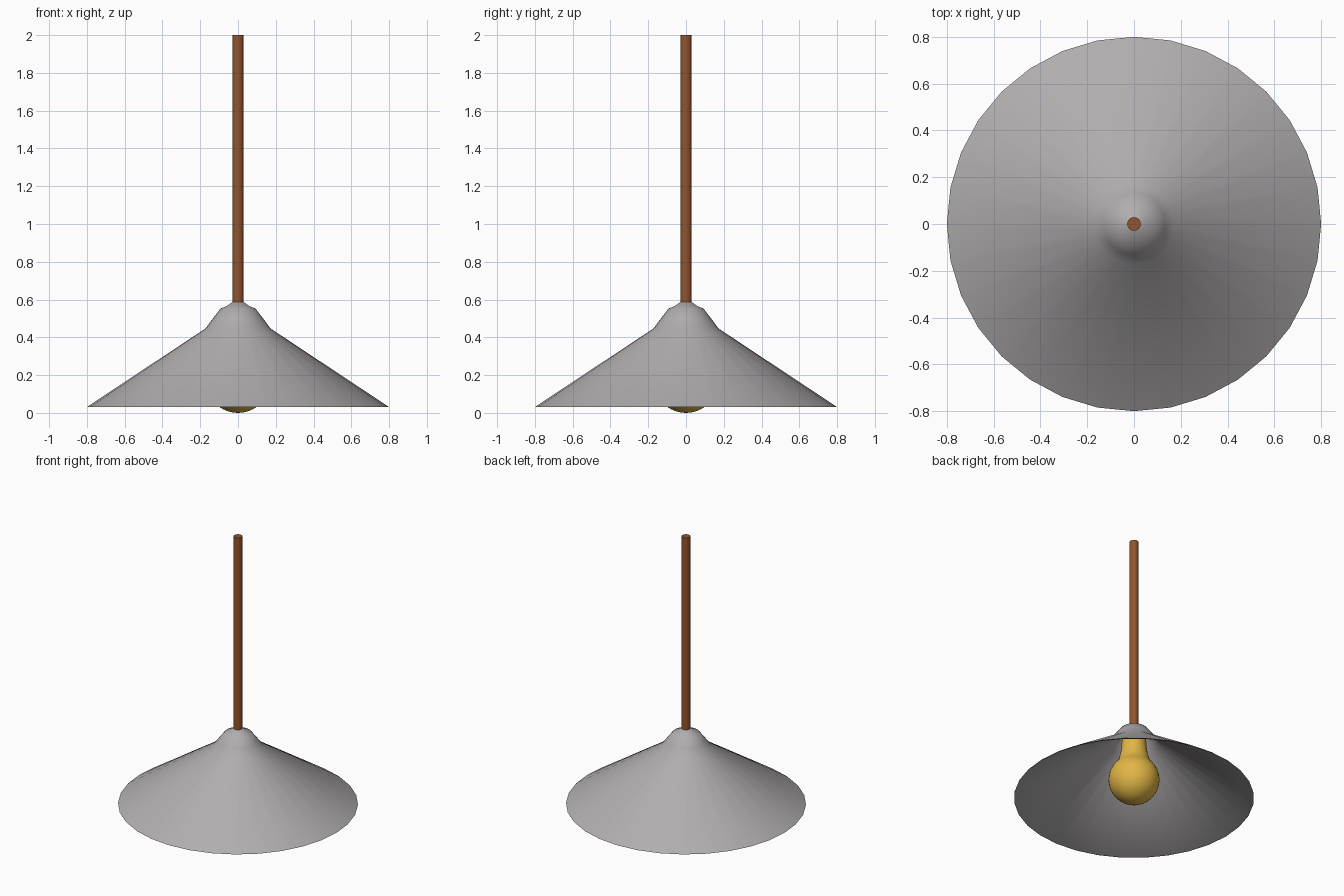
import bpy, bmesh, math

if "Cube" in bpy.data.objects:
    bpy.data.objects.remove(bpy.data.objects["Cube"])

SEGMENTS = 32


def colour(name, rgb):
    mat = bpy.data.materials.new(name)
    mat.diffuse_color = (*rgb, 1)
    mat.use_nodes = True
    mat.node_tree.nodes["Principled BSDF"].inputs["Base Color"].default_value = mat.diffuse_color
    return mat


def lathe(name, profile, mat=None, angle=30):
    """Spin a (radius, height) profile around the z axis."""
    bm = bmesh.new()
    verts = [bm.verts.new((r, 0, z)) for r, z in profile]
    edges = [bm.edges.new(pair) for pair in zip(verts, verts[1:])]
    bmesh.ops.spin(bm, geom=verts + edges, cent=(0, 0, 0), axis=(0, 0, 1),
                   angle=math.tau, steps=SEGMENTS, use_merge=False)
    bmesh.ops.remove_doubles(bm, verts=bm.verts, dist=1e-4)
    bmesh.ops.recalc_face_normals(bm, faces=bm.faces)
    mesh = bpy.data.meshes.new(name)
    bm.to_mesh(mesh)
    bm.free()
    obj = bpy.data.objects.new(name, mesh)
    bpy.context.collection.objects.link(obj)
    if mat:
        mesh.materials.append(mat)
    bpy.ops.object.select_all(action='DESELECT')
    obj.select_set(True)
    bpy.context.view_layer.objects.active = obj
    bpy.ops.object.shade_smooth_by_angle(angle=math.radians(angle))
    return obj


# Hanging rod
lathe("rod", [(0, 0.57), (0.029, 0.57), (0.029, 2.0), (0, 2.0)],
      colour("rod_brown", (0.29, 0.09, 0.026)))

# Thin sheet shade, flared cone with a small stepped crown, open below
outer = [(0.8, 0.031), (0.172, 0.447), (0.132, 0.501), (0.092, 0.553),
         (0.06, 0.565), (0.03, 0.587), (0, 0.588)]
inner = [(0, 0.58), (0.03, 0.579), (0.058, 0.558), (0.088, 0.546),
         (0.127, 0.496), (0.167, 0.441), (0.79, 0.031), (0.8, 0.031)]
lathe("shade", outer + inner, colour("shade_grey", (0.44, 0.42, 0.425)), angle=60)

# Bulb: round globe standing on z = 0 and running up into a narrow neck
R = 0.17
globe = [(R * math.sin(math.radians(a)), R - R * math.cos(math.radians(a)))
         for a in range(0, 136, 9)]
neck = [(0.104, 0.32), (0.092, 0.365), (0.083, 0.425), (0.08, 0.515), (0, 0.515)]
lathe("bulb", globe + neck, colour("bulb_yellow", (0.76, 0.47, 0.06)), angle=50)
